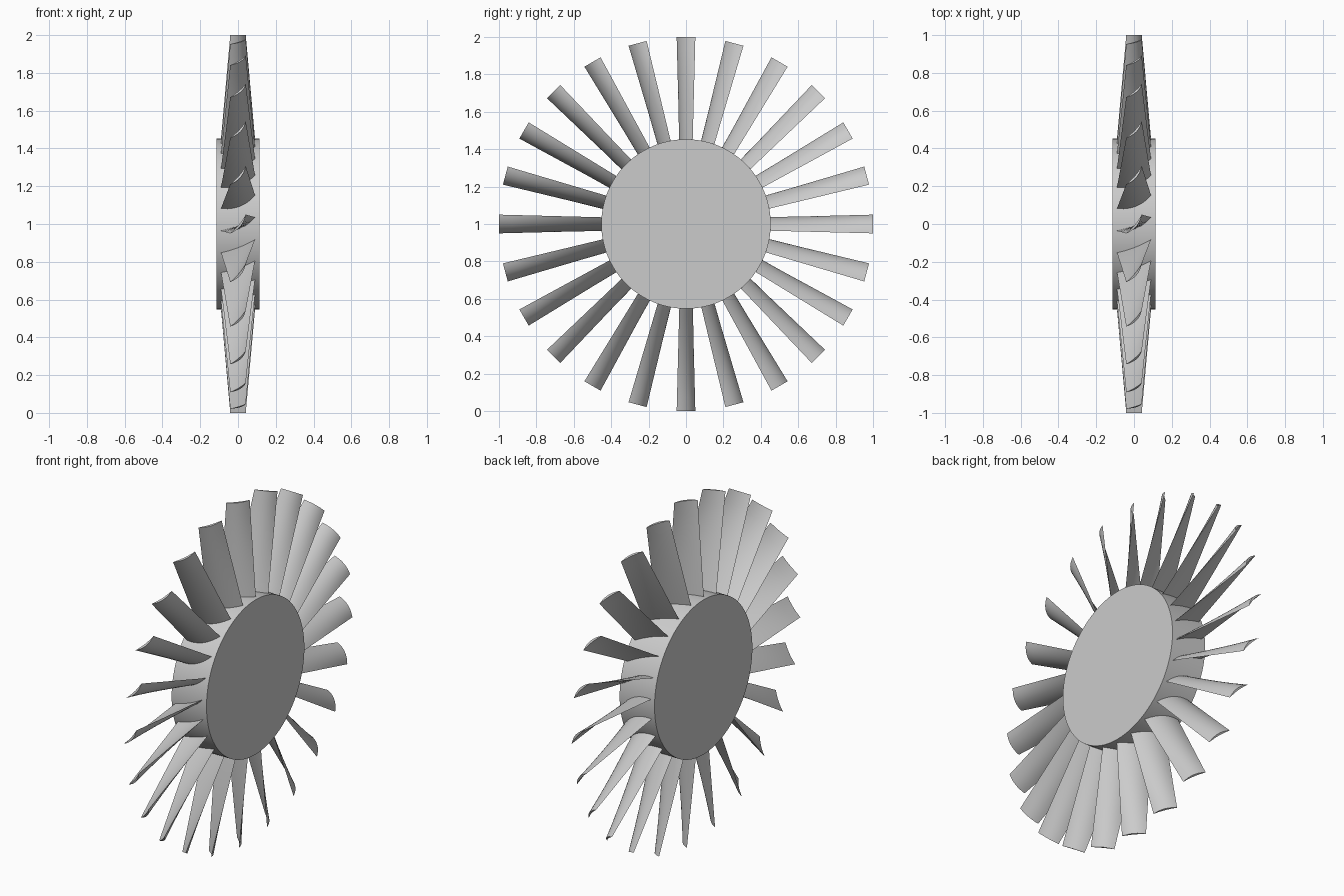
import bpy, bmesh, math
from mathutils import Matrix, Vector

cube = bpy.data.objects.get("Cube")
if cube:
    bpy.data.objects.remove(cube, do_unlink=True)

metal = bpy.data.materials.new("plain grey metal")
metal.use_nodes = True
colour = (0.6, 0.6, 0.6, 1)
metal.diffuse_color = colour
metal.node_tree.nodes["Principled BSDF"].inputs["Base Color"].default_value = colour

CENTRE = Vector((0, 0, 1))
HUB_RADIUS, HUB_HALF = 0.453, 0.113
BLADES, CHORD_STEPS, SPAN_STEPS = 24, 12, 8


def finish(name, bm):
    bmesh.ops.recalc_face_normals(bm, faces=bm.faces)
    mesh = bpy.data.meshes.new(name)
    bm.to_mesh(mesh)
    bm.free()
    mesh.materials.append(metal)
    obj = bpy.data.objects.new(name, mesh)
    bpy.context.collection.objects.link(obj)
    bpy.ops.object.select_all(action="DESELECT")
    obj.select_set(True)
    bpy.context.view_layer.objects.active = obj
    bpy.ops.object.shade_smooth_by_angle(angle=math.radians(30))
    return obj


# Hub: a plain disc with its axle along x
bm = bmesh.new()
bmesh.ops.create_cone(bm, cap_ends=True, segments=96, radius1=HUB_RADIUS,
                      radius2=HUB_RADIUS, depth=2 * HUB_HALF,
                      matrix=Matrix.Translation(CENTRE) @ Matrix.Rotation(math.pi / 2, 4, "Y"))
finish("hub", bm)


def section(radius):
    """Closed crescent cross-section of the upright blade at a radius."""
    t = (radius - HUB_RADIUS) / (1 - HUB_RADIUS)
    mix = lambda root, tip: root + (tip - root) * t
    half_x, half_y = mix(0.09, 0.041), mix(0.036, 0.05)
    outer, inner = mix(0.026, 0.018), mix(0.008, 0.006)
    chord = Vector((half_x, half_y, 0))
    bulge = Vector((half_y, -half_x, 0)).normalized()
    steps = [-1 + 2 * i / CHORD_STEPS for i in range(CHORD_STEPS + 1)]
    curve = [(s, outer) for s in steps] + [(s, inner) for s in steps[-2:0:-1]]
    return [chord * s + bulge * depth * (1 - s * s) + Vector((0, 0, radius))
            for s, depth in curve]


# Blades: twisted, tapering crescents spaced evenly around the hub
for n in range(BLADES):
    bm = bmesh.new()
    turn = Matrix.Translation(CENTRE) @ Matrix.Rotation(math.tau * n / BLADES, 4, "X")
    root = HUB_RADIUS - 0.03
    rings = [[bm.verts.new(turn @ p) for p in section(root + (1 - root) * k / SPAN_STEPS)]
             for k in range(SPAN_STEPS + 1)]
    for low, high in zip(rings, rings[1:]):
        for i in range(len(low)):
            j = (i + 1) % len(low)
            bm.faces.new((low[i], low[j], high[j], high[i]))
    bm.faces.new(rings[0])
    bm.faces.new(rings[-1])
    finish(f"blade_{n + 1:02d}", bm)
